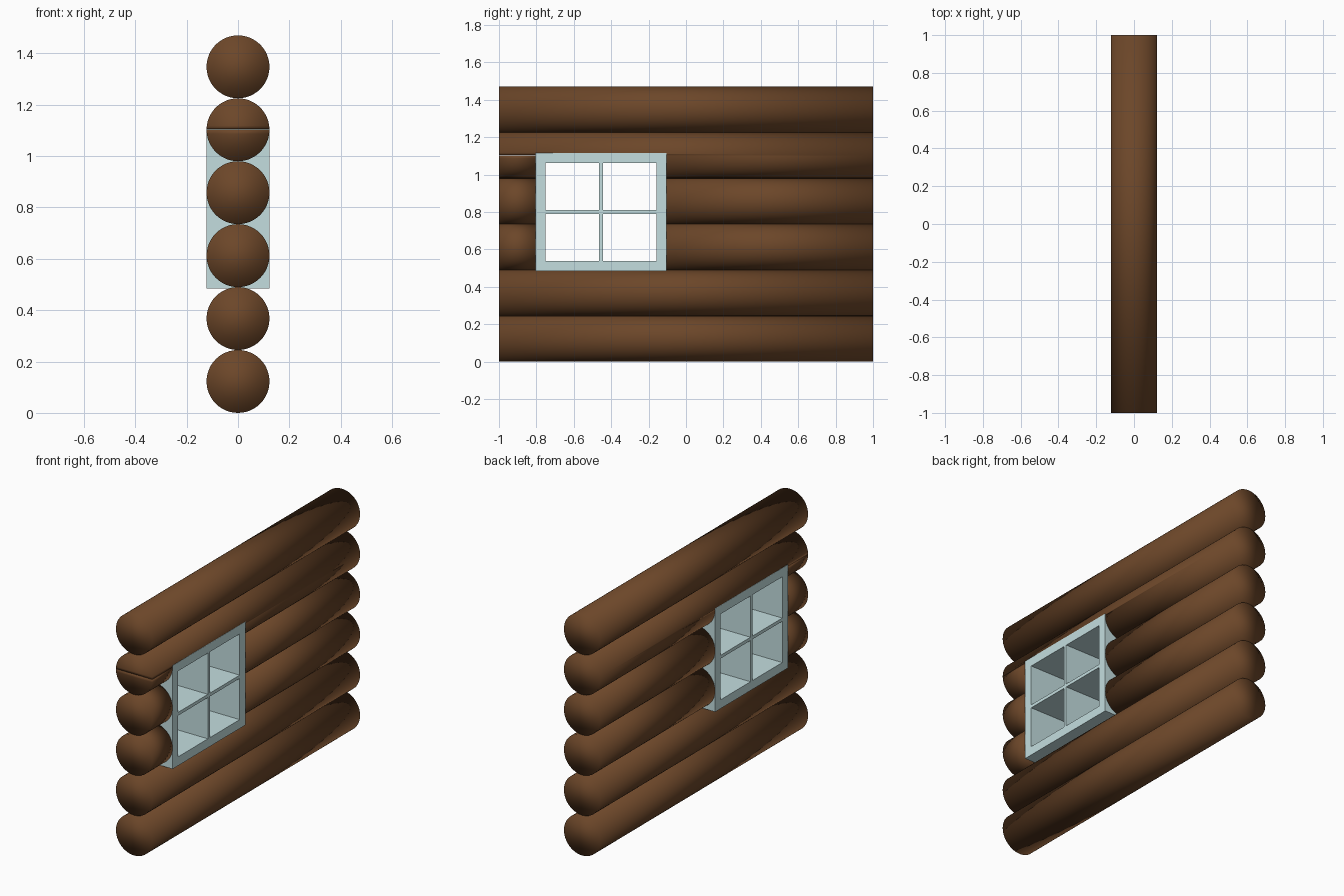
import bpy, bmesh, math
from mathutils import Matrix, Vector

if "Cube" in bpy.data.objects:
    bpy.data.objects.remove(bpy.data.objects["Cube"])

R = 0.1225               # log radius
WY0, WY1 = -0.80, -0.105  # window opening along y
WZ0, WZ1 = 0.485, 1.115   # window frame height


def material(name, rgb):
    m = bpy.data.materials.new(name)
    m.diffuse_color = (*rgb, 1)
    m.use_nodes = True
    m.node_tree.nodes["Principled BSDF"].inputs["Base Color"].default_value = m.diffuse_color
    return m


wood = material("brown_wood", (0.15, 0.062, 0.022))
paint = material("pale_blue_paint", (0.55, 0.73, 0.74))


def finish(bm, name, mat, smooth):
    bmesh.ops.recalc_face_normals(bm, faces=bm.faces)
    for f in bm.faces:
        f.smooth = smooth
    me = bpy.data.meshes.new(name)
    bm.to_mesh(me)
    bm.free()
    me.materials.append(mat)
    ob = bpy.data.objects.new(name, me)
    bpy.context.collection.objects.link(ob)
    return ob


def log(name, y0, y1, z, a0=0, a1=360, segs=48):
    """Log (or part of one) with its section swept along y."""
    bm = bmesh.new()
    n = segs if a1 - a0 == 360 else segs // 2 + 1
    step = math.radians(360 / segs)
    start = math.radians(a0)
    ring = [bm.verts.new((R * math.cos(start + i * step), y0,
                          z + R * math.sin(start + i * step))) for i in range(n)]
    face = bm.faces.new(ring)
    ext = bmesh.ops.extrude_face_region(bm, geom=[face], use_keep_orig=True)
    moved = [g for g in ext["geom"] if isinstance(g, bmesh.types.BMVert)]
    bmesh.ops.translate(bm, vec=(0, y1 - y0, 0), verts=moved)
    return finish(bm, name, wood, True)


def add_box(bm, lo, hi):
    lo, hi = Vector(lo), Vector(hi)
    mat = Matrix.Translation((lo + hi) / 2) @ Matrix.Diagonal((*(hi - lo), 1))
    bmesh.ops.create_cube(bm, size=1, matrix=mat)


# Stacked logs: the two beside the window are split, the fifth is notched
for i in range(6):
    z = R + 2 * R * i
    if i in (2, 3):
        log(f"log_{i + 1}_short", -1, WY0, z)
        log(f"log_{i + 1}_long", WY1, 1, z)
    else:
        ob = log(f"log_{i + 1}", -1, 1, z)
        if i == 4:
            bm = bmesh.new()
            add_box(bm, (-0.3, -1.2, z - 0.3), (0.3, WY1, z + 0.002))
            cutter = finish(bm, "notch_cutter", wood, True)
            cutter.hide_render = True
            cutter.display_type = 'WIRE'
            mod = ob.modifiers.new("notch", 'BOOLEAN')
            mod.operation = 'DIFFERENCE'
            mod.solver = 'EXACT'
            mod.object = cutter
            # Lower half stub left of the window
            log("log_5_stub", -1, WY0, z, 180, 360)

# Window frame with full-depth glazing bars
D = 0.1228
y0, y1, t, b = WY0 - 0.005, WY1, 0.054, 0.01
ym, zm = (y0 + y1) / 2, (WZ0 + WZ1) / 2
bm = bmesh.new()
add_box(bm, (-D, y0, WZ0), (D, y0 + t, WZ1))
add_box(bm, (-D, y1 - t, WZ0), (D, y1, WZ1))
add_box(bm, (-D, y0 + t, WZ0), (D, y1 - t, WZ0 + t))
add_box(bm, (-D, y0 + t, WZ1 - t), (D, y1 - t, WZ1))
add_box(bm, (-D, ym - b, WZ0 + t), (D, ym + b, WZ1 - t))
for ya, yb in ((y0 + t, ym - b), (ym + b, y1 - t)):
    add_box(bm, (-D, ya, zm - b), (D, yb, zm + b))
finish(bm, "window_frame", paint, False)
